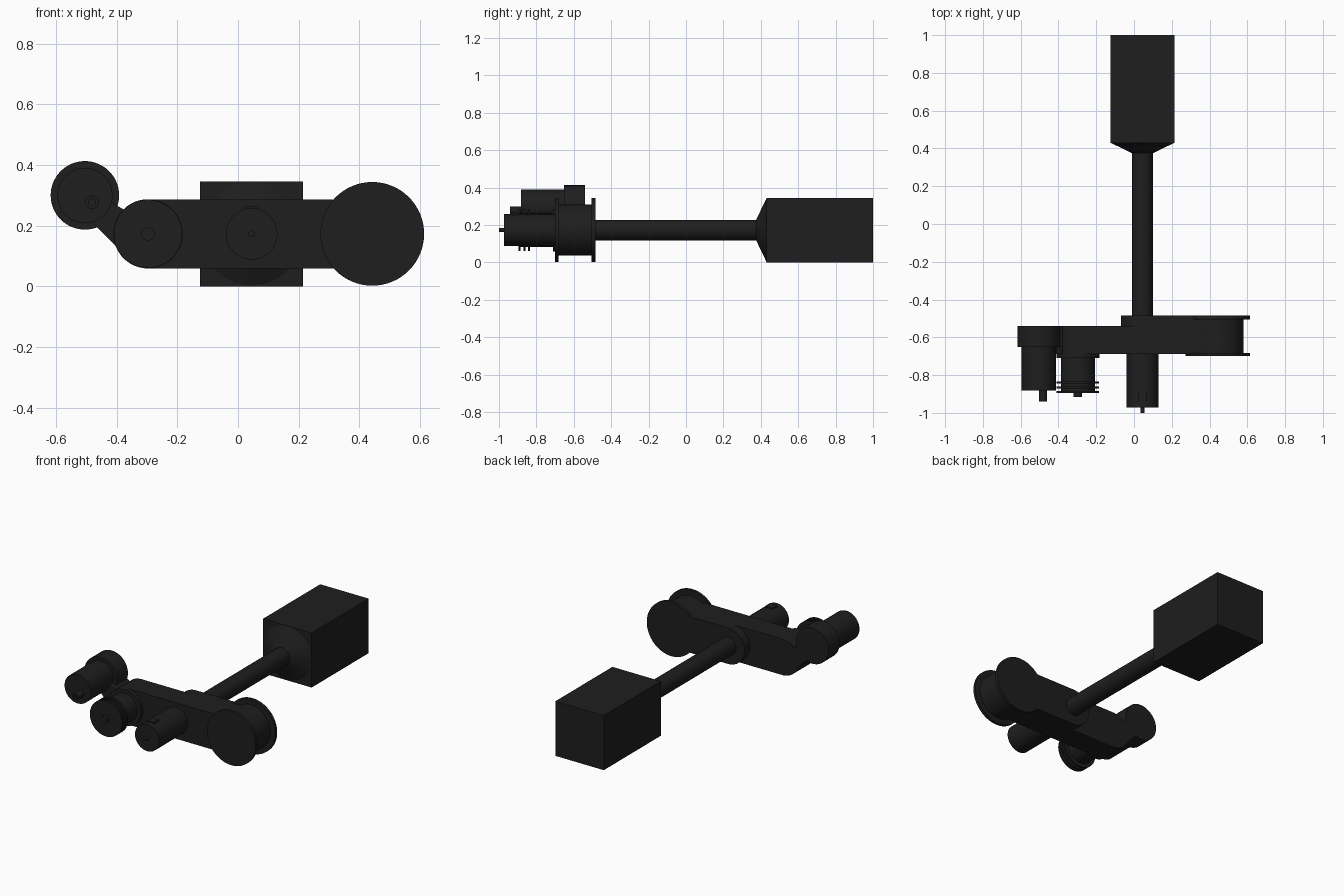
import bpy, bmesh, math

if "Cube" in bpy.data.objects:
    bpy.data.objects.remove(bpy.data.objects["Cube"])

mat = bpy.data.materials.new("dark_finish")
mat.diffuse_color = (0.013, 0.013, 0.013, 1)
mat.use_nodes = True
mat.node_tree.nodes["Principled BSDF"].inputs["Base Color"].default_value = mat.diffuse_color
Z = 0.173          # height of the main axis
SEG = 64


def finish(name, bm):
    bmesh.ops.remove_doubles(bm, verts=bm.verts, dist=1e-6)
    bmesh.ops.recalc_face_normals(bm, faces=bm.faces)
    me = bpy.data.meshes.new(name)
    bm.to_mesh(me)
    bm.free()
    ob = bpy.data.objects.new(name, me)
    bpy.context.collection.objects.link(ob)
    me.materials.append(mat)
    return ob


def turned(name, x, z, profile):
    """Solid turned about an axis along y; profile is (y, radius) pairs."""
    bm = bmesh.new()
    rings = []
    for y, r in profile:
        rings.append([bm.verts.new((x + r * math.cos(a), y, z + r * math.sin(a)))
                      for a in (2 * math.pi * i / SEG for i in range(SEG))])
    for a, b in zip(rings, rings[1:]):
        for i in range(SEG):
            j = (i + 1) % SEG
            bm.faces.new((a[i], a[j], b[j], b[i]))
    bm.faces.new(rings[0])
    bm.faces.new(rings[-1])
    return finish(name, bm)


def plate(name, outline, y0, y1):
    """Extrude an x-z outline along y."""
    bm = bmesh.new()
    face = bm.faces.new([bm.verts.new((x, y0, z)) for x, z in outline])
    ext = bmesh.ops.extrude_face_region(bm, geom=[face])
    moved = [v for v in ext["geom"] if isinstance(v, bmesh.types.BMVert)]
    bmesh.ops.translate(bm, verts=moved, vec=(0, y1 - y0, 0))
    return finish(name, bm)


def stadium(xa, xb, z, r, n=32):
    right = [(xb + r * math.sin(math.pi * i / n), z - r * math.cos(math.pi * i / n)) for i in range(n + 1)]
    left = [(xa - r * math.sin(math.pi * i / n), z + r * math.cos(math.pi * i / n)) for i in range(n + 1)]
    return right + left


def box(name, x0, x1, y0, y1, z0, z1):
    return plate(name, [(x0, z0), (x1, z0), (x1, z1), (x0, z1)], y0, y1)


# Base block with conical collar and long shaft
box("base_block", -0.125, 0.214, 0.43, 1.0, 0, 0.345)
turned("shaft_and_collar", 0.045, Z, [(-0.55, 0.055), (0.375, 0.055), (0.43, 0.169)])

# Main arm: full length front layer and thicker rear layer toward the drum
plate("main_arm", stadium(-0.297, 0.443, Z, 0.114), -0.688, -0.54)
plate("rear_arm", stadium(0.045, 0.443, Z, 0.114), -0.56, -0.485)

# Counterweight drum with two flanges
turned("drum", 0.443, Z, [(-0.70, 0.171), (-0.682, 0.171), (-0.682, 0.137),
                          (-0.505, 0.137), (-0.505, 0.171), (-0.485, 0.171)])

# Centre motor with pin and top tab
turned("centre_motor", 0.045, Z, [(-1.0, 0.011), (-0.972, 0.011), (-0.972, 0.085), (-0.68, 0.085)])
box("motor_tab", 0.02, 0.07, -0.94, -0.89, 0.24, 0.264)

# Elbow motor with cooling fins
fins = [(-0.917, 0.022), (-0.895, 0.022)]
for k in range(3):
    y = -0.895 + 0.025 * k
    fins += [(y, 0.113), (y + 0.011, 0.113), (y + 0.011, 0.09), (y + 0.025, 0.09)]
turned("elbow_motor", -0.297, Z, fins + [(-0.71, 0.09), (-0.71, 0.114), (-0.68, 0.114)])

# Angled link up to the head
plate("head_link", [(-0.505, 0.235), (-0.38, 0.11), (-0.33, 0.225), (-0.43, 0.285)], -0.688, -0.54)

# Head housing, motor and offset output pin
turned("head", -0.505, 0.3, [(-0.882, 0.091), (-0.652, 0.091), (-0.652, 0.113), (-0.54, 0.113)])
turned("head_pin", -0.482, 0.277, [(-0.925, 0.012), (-0.925, 0.012), (-0.94, 0.012),
                                   (-0.94, 0.022), (-0.87, 0.022)])

bpy.ops.object.select_all(action='DESELECT')
for ob in bpy.context.scene.objects:
    ob.select_set(True)
    bpy.context.view_layer.objects.active = ob
bpy.ops.object.shade_smooth_by_angle(angle=math.radians(30))
